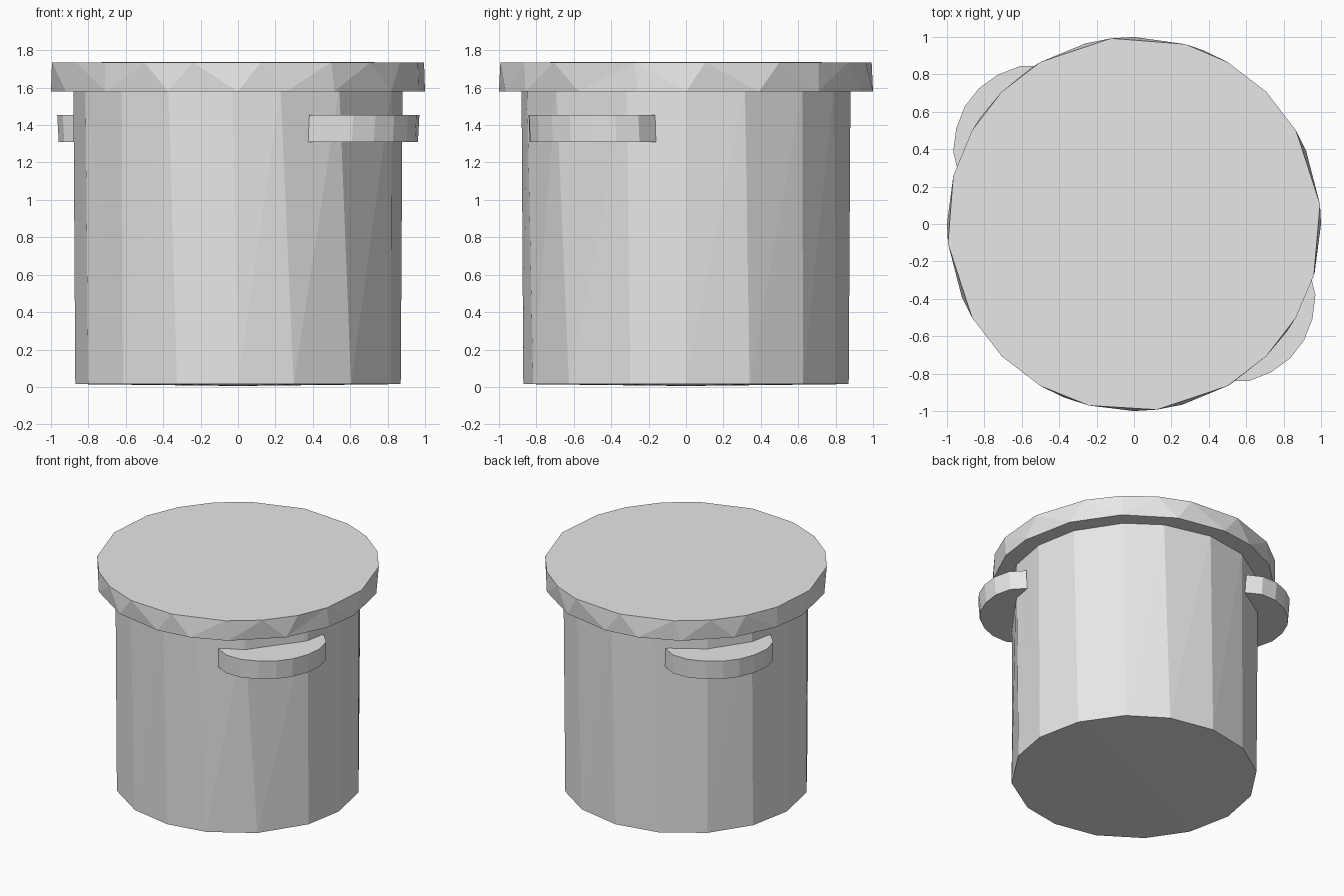
import bpy, bmesh, math

if "Cube" in bpy.data.objects:
    bpy.data.objects.remove(bpy.data.objects["Cube"])

steel = bpy.data.materials.new("light_grey")
steel.diffuse_color = (0.8, 0.8, 0.8, 1)
steel.use_nodes = True
steel.node_tree.nodes["Principled BSDF"].inputs["Base Color"].default_value = steel.diffuse_color


def finish(bm, name):
    bmesh.ops.recalc_face_normals(bm, faces=bm.faces)
    mesh = bpy.data.meshes.new(name)
    bm.to_mesh(mesh)
    bm.free()
    mesh.materials.append(steel)
    obj = bpy.data.objects.new(name, mesh)
    bpy.context.collection.objects.link(obj)
    return obj


def drum(name, low, high, low_r, high_r, low_z, high_z, low_mid, high_mid):
    """Closed drum whose two rings have uneven angles, zipped with triangles."""
    bm = bmesh.new()

    def ring(angles, r, z):
        return [bm.verts.new((r * math.cos(math.radians(a)),
                              r * math.sin(math.radians(a)), z)) for a in angles]

    a, b = ring(low, low_r, low_z), ring(high, high_r, high_z)
    n, m = len(a), len(b)
    low_next, high_next = low + [low[0] + 360], high + [high[0] + 360]
    i = j = 0
    while i < n or j < m:
        if j == m or (i < n and low_next[i + 1] <= high_next[j + 1]):
            bm.faces.new((a[i], a[(i + 1) % n], b[j % m]))
            i += 1
        else:
            bm.faces.new((a[i % n], b[(j + 1) % m], b[j]))
            j += 1
    # end caps as very shallow fans
    for loop, z in ((a, low_mid), (b, high_mid)):
        mid = bm.verts.new((0, 0, z))
        for k in range(len(loop)):
            bm.faces.new((loop[k], loop[(k + 1) % len(loop)], mid))
    return finish(bm, name)


# pot body
drum("pot_body",
     [0, 23, 46, 67, 90, 112, 135, 158, 180, 203, 225, 248, 270, 290, 314, 340],
     [0, 21, 45, 64, 88, 110, 135, 157, 180, 202, 225, 245, 268, 285, 308, 339],
     0.87, 0.88, 0.015, 1.6, 0.005, 1.6)

# overhanging lid
drum("lid",
     [0, 23, 45, 68, 90, 105, 123, 145, 165, 180, 203, 225, 248, 270, 285, 301, 325, 345],
     [6, 30, 45, 60, 74, 97, 120, 135, 150, 165, 186, 210, 225, 240, 256, 277, 300, 315, 330, 344],
     1.0, 1.0, 1.58, 1.735, 1.58, 1.738)


# side handles: (distance out, sideways) profile, slightly smaller below
def handle(name, angle):
    profile = [(0.78, -0.39), (0.90, -0.37), (1.00, -0.29), (1.065, -0.18), (1.1, -0.06),
               (1.1, 0.06), (1.065, 0.18), (1.00, 0.29), (0.90, 0.37), (0.78, 0.39)]
    c, s = math.cos(math.radians(angle)), math.sin(math.radians(angle))
    bm = bmesh.new()
    rings = [[bm.verts.new((c * u * k - s * v, s * u * k + c * v, z)) for u, v in profile]
             for z, k in ((1.31, 0.99), (1.455, 1.0))]
    for r in rings:
        bm.faces.new(r)
    n = len(profile)
    for k in range(n):
        q = (k + 1) % n
        bm.faces.new((rings[0][k], rings[0][q], rings[1][q], rings[1][k]))
    return finish(bm, name)


handle("front_right_handle", -37.5)
handle("back_left_handle", 142)
